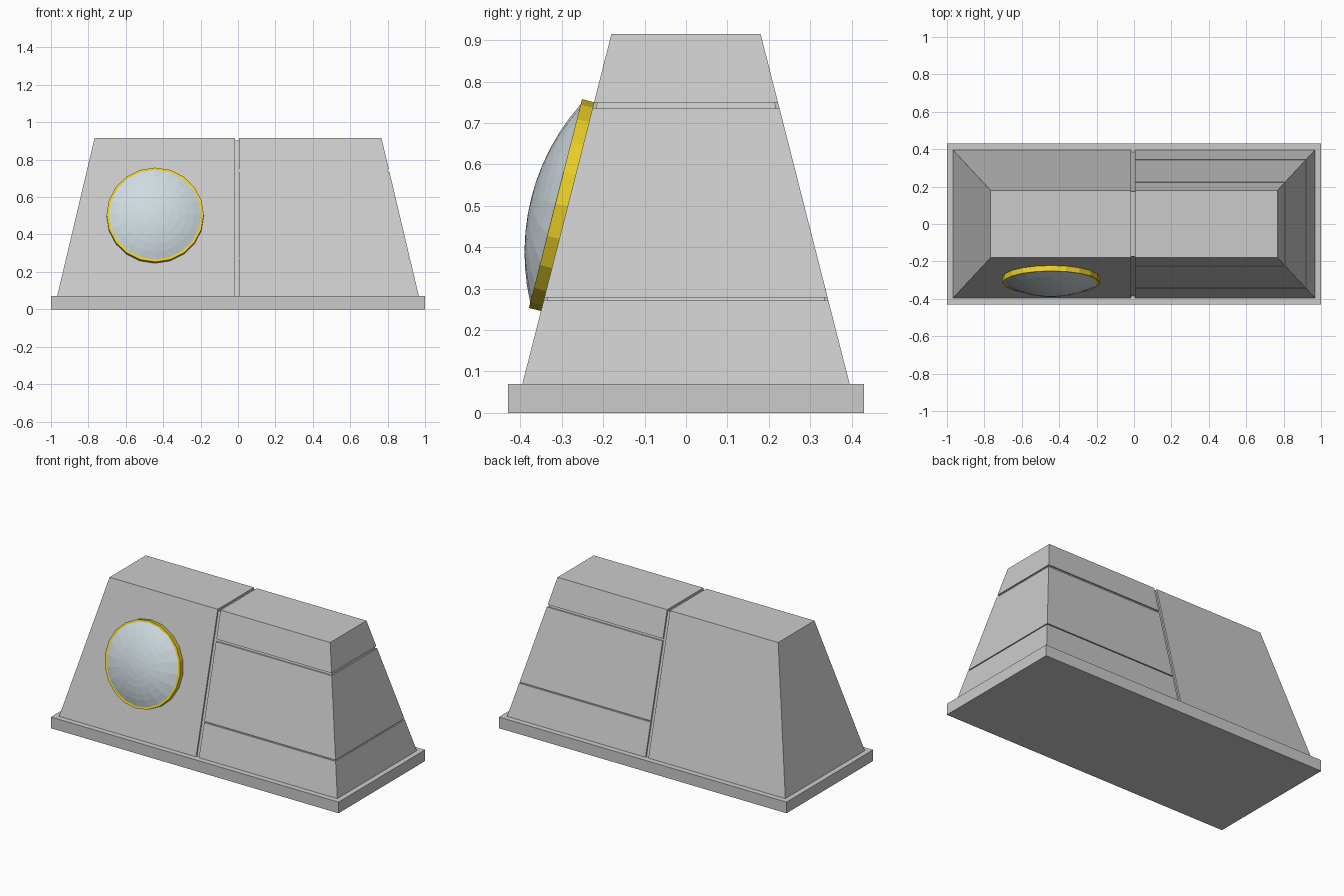
import bpy, bmesh, math
from mathutils import Matrix, Vector

if "Cube" in bpy.data.objects:
    bpy.data.objects.remove(bpy.data.objects["Cube"])

Z0, Z1 = 0.07, 0.915
SLOPE = math.atan2(0.215, Z1 - Z0)


def make(name, bm, color=None):
    bmesh.ops.recalc_face_normals(bm, faces=bm.faces)
    me = bpy.data.meshes.new(name)
    bm.to_mesh(me)
    bm.free()
    ob = bpy.data.objects.new(name, me)
    bpy.context.collection.objects.link(ob)
    if color:
        mat = bpy.data.materials.new(name + "_colour")
        mat.diffuse_color = (*color, 1)
        mat.use_nodes = True
        mat.node_tree.nodes["Principled BSDF"].inputs["Base Color"].default_value = mat.diffuse_color
        me.materials.append(mat)
    return ob


def loft(bm, rings):
    """Skin a stack of closed rings and cap both ends."""
    loops = [[bm.verts.new(p) for p in r] for r in rings]
    for a, b in zip(loops, loops[1:]):
        n = len(a)
        for i in range(n):
            j = (i + 1) % n
            bm.faces.new((a[i], a[j], b[j], b[i]))
    bm.faces.new(loops[0])
    bm.faces.new(loops[-1])


def section(name, levels, left=None, right=None):
    """Slice of the tapered body; a missing side follows the slope."""
    rings = []
    for z, inset in levels:
        t = (z - Z0) / (Z1 - Z0)
        y = 0.395 - 0.215 * t - inset
        x = 0.967 - 0.20 * t - inset
        a = -x if left is None else left
        b = x if right is None else right
        rings.append([(a, -y, z), (b, -y, z), (b, y, z), (a, y, z)])
    bm = bmesh.new()
    loft(bm, rings)
    make(name, bm)


# Base plinth
bm = bmesh.new()
bmesh.ops.create_cube(bm, size=1, matrix=Matrix.Translation((0, 0, Z0 / 2))
                      @ Matrix.Diagonal((2, 0.86, Z0, 1)))
make("base_plinth", bm)

# Tapered body: plain left half, recessed seam, grooved right half
D = 0.008
section("left_body", [(Z0, 0), (Z1, 0)], right=-0.015)
section("centre_seam", [(Z0, 0.01), (Z1 - 0.012, 0.01)], left=-0.015, right=0.005)
levels = [(Z0, 0)]
for lo, hi in ((0.271, 0.278), (0.735, 0.749)):
    levels += [(lo, 0), (lo, D), (hi, D), (hi, 0)]
section("right_body", levels + [(Z1, 0)], left=0.005)

# Round lamp lying on the sloping front: local z points outwards
SIDES = 20
zc = 0.498
normal = Vector((0, -math.cos(SLOPE), math.sin(SLOPE)))
place = (Matrix.Translation((-0.443, -0.395 + (zc - Z0) * math.tan(SLOPE), zc))
         @ Matrix.Rotation(math.pi / 2 - SLOPE, 4, 'X'))


def circle(r, z):
    return [place @ Vector((r * math.cos(k * math.tau / SIDES),
                            r * math.sin(k * math.tau / SIDES), z))
            for k in range(SIDES)]


# Yellow rim
bm = bmesh.new()
loft(bm, [circle(0.26, -0.005), circle(0.26, 0.03)])
make("lamp_rim", bm, (0.85, 0.64, 0.02))

# Shallow glass dome as a spherical cap
A, H = 0.247, 0.06
R = (A * A + H * H) / (2 * H)
ang = math.asin(A / R)
bm = bmesh.new()
rings = [circle(A, 0.02)]
for k in range(6):
    a = ang * (1 - k / 6)
    rings.append(circle(R * math.sin(a), 0.03 + H - R + R * math.cos(a)))
loft(bm, rings)
bmesh.ops.poke(bm, faces=[bm.faces[:][-1]])
tip = max(bm.verts, key=lambda v: len(v.link_edges))
tip.co = place @ Vector((0, 0, 0.03 + H))
make("lamp_glass", bm, (0.62, 0.70, 0.74))
